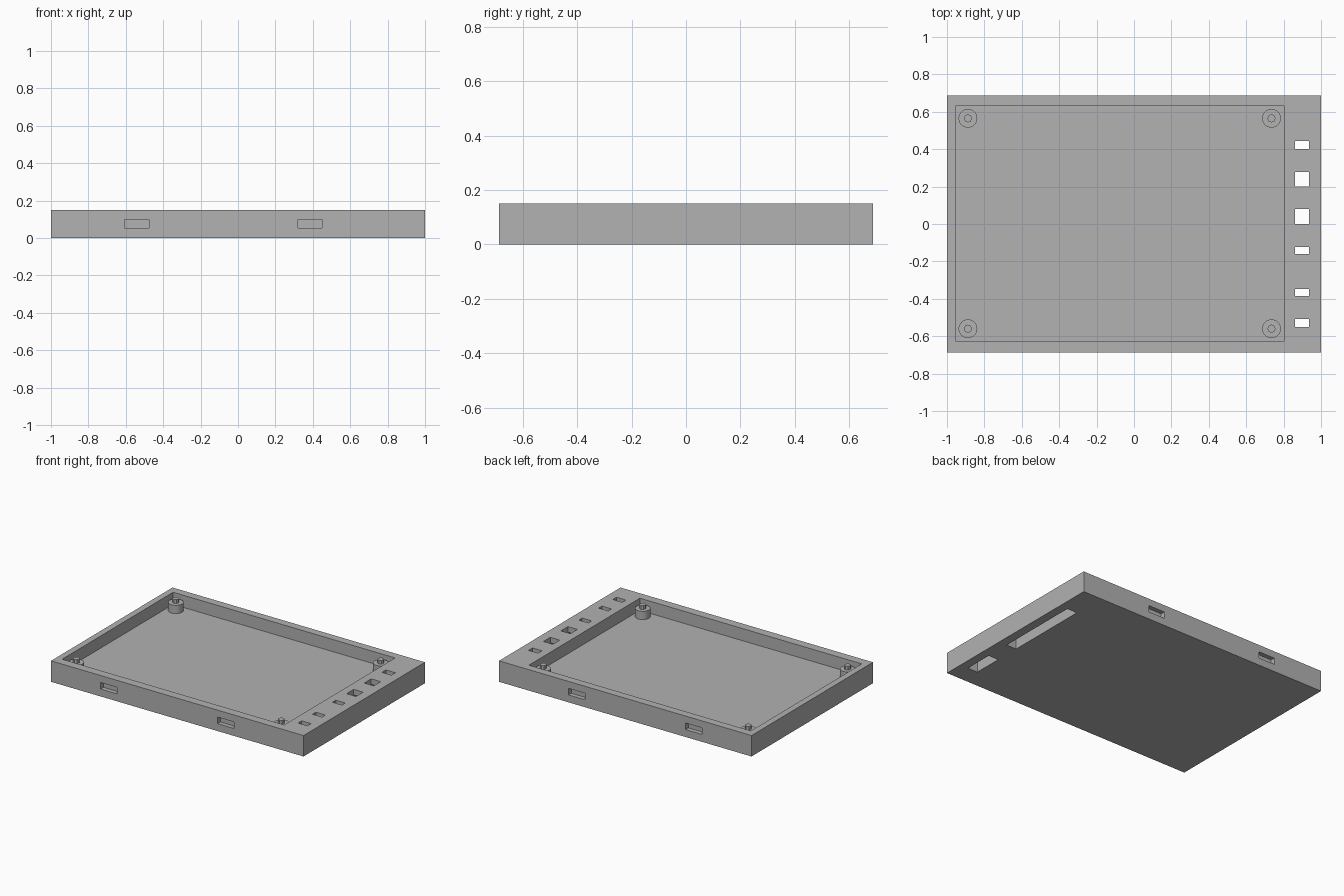
import bpy
import bmesh
from mathutils import Matrix, Vector

cube = bpy.data.objects.get("Cube")
if cube:
    bpy.data.objects.remove(cube, do_unlink=True)

grey = bpy.data.materials.new("plain_grey")
grey.use_nodes = True
colour = (0.445, 0.445, 0.445, 1)
grey.diffuse_color = colour
grey.node_tree.nodes["Principled BSDF"].inputs["Base Color"].default_value = colour

HEIGHT = 0.15
FLOOR = 0.063


def finish(name, bm):
    mesh = bpy.data.meshes.new(name)
    bm.to_mesh(mesh)
    bm.free()
    mesh.materials.append(grey)
    obj = bpy.data.objects.new(name, mesh)
    bpy.context.collection.objects.link(obj)
    return obj


def boxes(name, spans):
    """One mesh of boxes, each given as x, y and z (low, high) spans."""
    bm = bmesh.new()
    for span in spans:
        centre = Vector([(a + b) / 2 for a, b in span])
        size = Vector([b - a for a, b in span])
        matrix = Matrix.Translation(centre) @ Matrix.Diagonal(size).to_4x4()
        bmesh.ops.create_cube(bm, size=1, matrix=matrix)
    return finish(name, bm)


def cut(target, name, spans):
    cutter = boxes(name, spans)
    cutter.hide_render = True
    mod = target.modifiers.new(name, "BOOLEAN")
    mod.operation = "DIFFERENCE"
    mod.solver = "EXACT"
    mod.object = cutter
    bpy.context.view_layer.objects.active = target
    bpy.ops.object.modifier_apply(modifier=name)
    bpy.data.objects.remove(cutter, do_unlink=True)


# Tray body with the main cavity
tray = boxes("tray", [((-1, 1), (-0.687, 0.687), (0, HEIGHT))])
cut(tray, "cavity", [((-0.955, 0.803), (-0.625, 0.63), (FLOOR, 0.3))])

# Recesses under the side strip, then the button windows above them
cut(tray, "under_recess", [((0.858, 0.937), y, (-0.1, 0.11))
                           for y in ((-0.552, -0.343), (-0.162, 0.447))])
windows = [(-0.55, -0.508), (-0.385, -0.347), (-0.16, -0.122),
           (0, 0.08), (0.2, 0.278), (0.4, 0.445)]
cut(tray, "windows", [((0.86, 0.935), y, (0.09, 0.3)) for y in windows])

# Shallow latch pockets in the front and back walls
cut(tray, "latch_pockets", [((x - 0.065, x + 0.065), y, (0.053, 0.1))
                            for x in (-0.542, 0.385)
                            for y in ((-0.8, -0.655), (0.655, 0.8))])


# Stepped corner posts with locating pegs
def cylinder(name, x, y, radius, bottom, top, sides):
    bm = bmesh.new()
    bmesh.ops.create_cone(bm, cap_ends=True, segments=sides, radius1=radius,
                          radius2=radius, depth=top - bottom,
                          matrix=Matrix.Translation((x, y, (top + bottom) / 2)))
    return finish(name, bm)


for side, x in (("right", -0.888), ("left", 0.735)):
    for end, y in (("front", -0.56), ("back", 0.565)):
        post = cylinder(f"{end}_{side}_post", x, y, 0.05, FLOOR - 0.01, 0.122, 32)
        cylinder(f"{end}_{side}_peg", x, y, 0.022, 0.11, 0.149, 8)
        bpy.ops.object.select_all(action="DESELECT")
        post.select_set(True)
        bpy.context.view_layer.objects.active = post
        bpy.ops.object.shade_smooth_by_angle()
